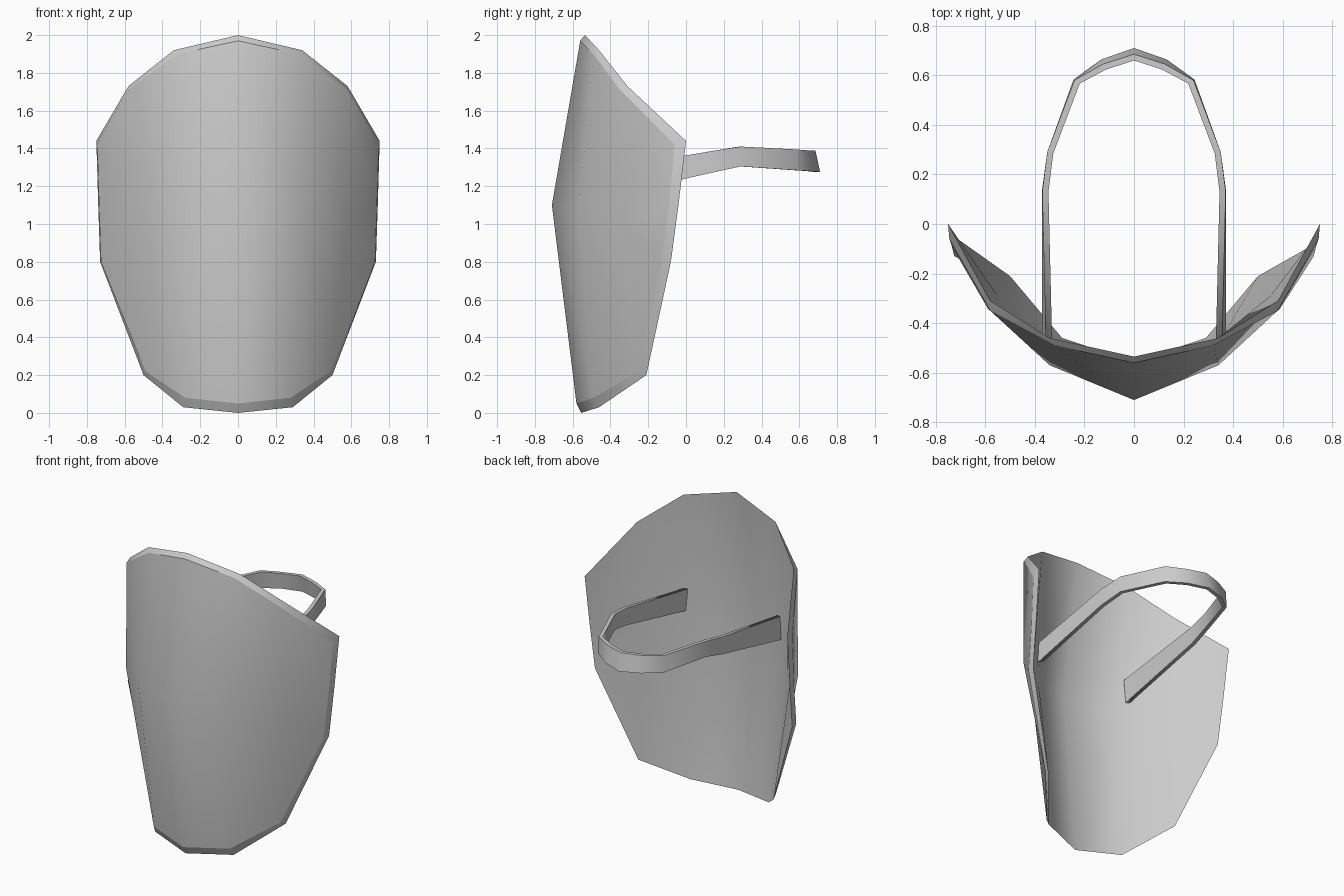
import bpy
import bmesh
from mathutils import Vector

cube = bpy.data.objects.get("Cube")
if cube:
    bpy.data.objects.remove(cube, do_unlink=True)

grey = bpy.data.materials.new("plain grey")
grey.use_nodes = True
tone = (0.6, 0.6, 0.6, 1)
grey.diffuse_color = tone
grey.node_tree.nodes["Principled BSDF"].inputs["Base Color"].default_value = tone


def mirrored(row):
    """Half row from the centre outwards -> full row from -x to +x."""
    return [(-p[0], *p[1:]) for p in reversed(row[1:])] + list(row)


def shell(name, outer, inner):
    """Closed sheet between two point grids, smooth sides and a hard rim."""
    bm = bmesh.new()
    a = [[bm.verts.new(p) for p in row] for row in outer]
    b = [[bm.verts.new(p) for p in row] for row in inner]
    rows, cols = len(a), len(a[0])
    for grid in (a, b):
        for r in range(rows - 1):
            for c in range(cols - 1):
                bm.faces.new((grid[r][c], grid[r][c + 1],
                              grid[r + 1][c + 1], grid[r + 1][c]))

    # Rim joining the borders of both sides
    def border(g):
        return (g[0] + [row[-1] for row in g[1:]] + g[-1][-2::-1]
                + [row[0] for row in g[-2:0:-1]])

    ra, rb = border(a), border(b)
    for i in range(len(ra)):
        bm.faces.new((ra[i - 1], ra[i], rb[i], rb[i - 1]))
    bmesh.ops.recalc_face_normals(bm, faces=bm.faces)
    for face in bm.faces:
        face.smooth = True
    for ring in (ra, rb):
        for i in range(len(ring)):
            bm.edges.get((ring[i - 1], ring[i])).smooth = False

    mesh = bpy.data.meshes.new(name)
    bm.to_mesh(mesh)
    bm.free()
    mesh.materials.append(grey)
    obj = bpy.data.objects.new(name, mesh)
    bpy.context.collection.objects.link(obj)
    return obj


# Curved plate: top, middle and bottom rows, centre to side
front = [
    [(0, -.56, 1.97), (.32, -.49, 1.90), (.58, -.35, 1.71), (.745, -.06, 1.42)],
    [(0, -.71, 1.10), (.34, -.57, 1.05), (.59, -.34, 1.00), (.735, -.09, 1.10)],
    [(0, -.58, .05), (.28, -.49, .08), (.49, -.25, .22), (.725, -.13, .80)],
]
back = [
    [(0, -.535, 2.0), (.34, -.46, 1.92), (.58, -.31, 1.73), (.75, 0, 1.44)],
    [(0, -.66, 1.10), (.32, -.52, 1.05), (.55, -.29, 1.00), (.74, -.04, 1.10)],
    [(0, -.555, 0), (.29, -.46, .03), (.50, -.21, .20), (.73, -.08, .80)],
]
shell("curved_plate", [mirrored(r) for r in front], [mirrored(r) for r in back])

# Strap: x, y, top, bottom, outward lean; from the rear centre to the plate
path = mirrored([
    (0, .685, 1.39, 1.275, .025),
    (.125, .645, 1.39, 1.28, .02),
    (.24, .58, 1.395, 1.285, .005),
    (.35, .29, 1.41, 1.305, 0),
    (.37, .13, 1.385, 1.27, .002),
    (.355, -.49, 1.28, 1.13, .015),
])
thickness = .025
strap_out, strap_in = [[], []], [[], []]
for i, (x, y, top, bottom, lean) in enumerate(path):
    before, after = path[max(i - 1, 0)], path[min(i + 1, len(path) - 1)]
    along = Vector((after[0] - before[0], after[1] - before[1], 0)).normalized()
    out = Vector((-along.y, along.x, 0))
    for k, (z, push) in enumerate(((top, 0), (bottom, lean))):
        p = Vector((x, y, z)) + out * push
        strap_out[k].append(p)
        strap_in[k].append(p - out * thickness)
shell("strap", strap_out, strap_in)
